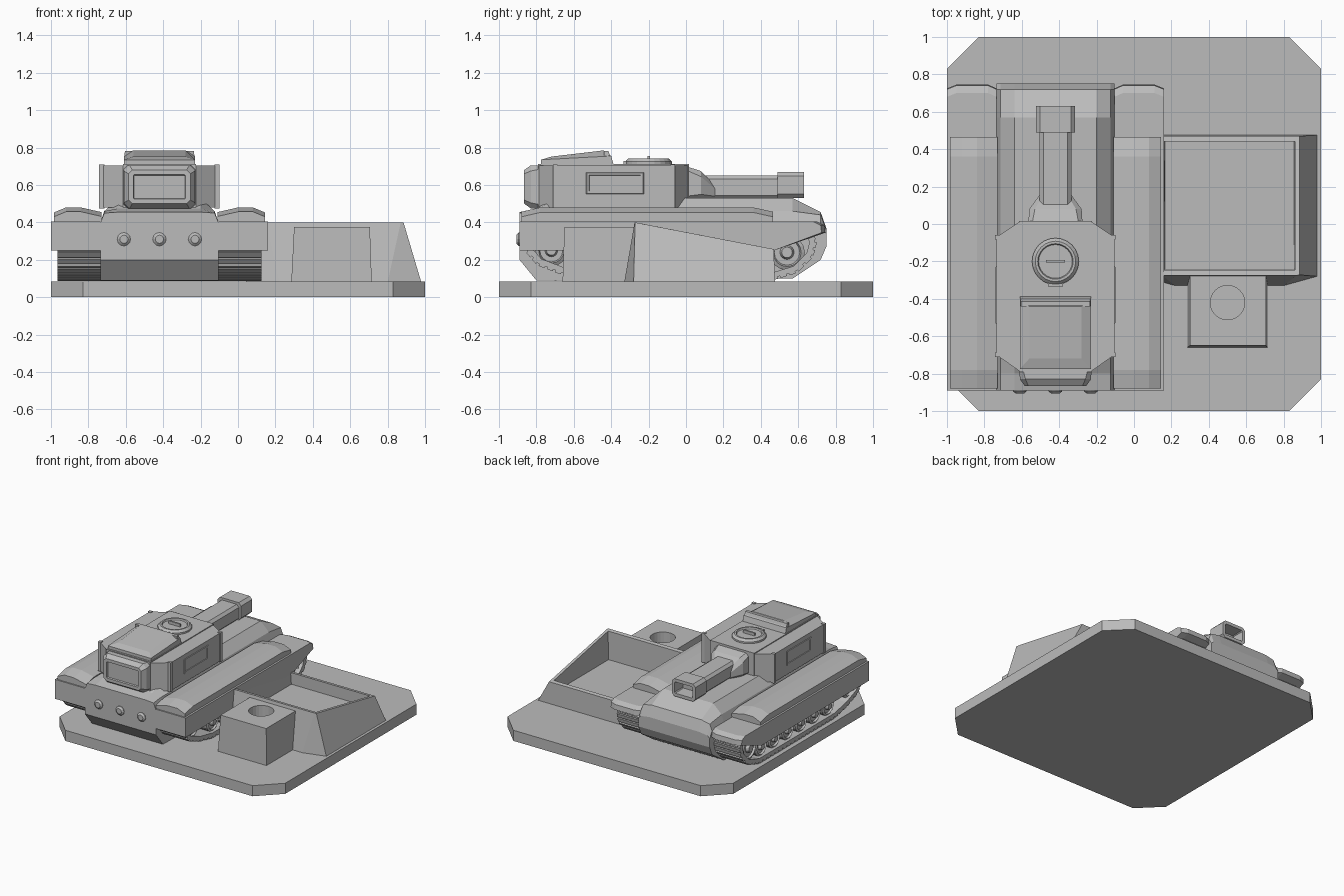
import bpy, bmesh, math
from mathutils import Vector, Matrix

if "Cube" in bpy.data.objects:
    bpy.data.objects.remove(bpy.data.objects["Cube"])

CX = -0.42  # centre line of the tank
grey = bpy.data.materials.new("plain grey")
grey.diffuse_color = (0.5, 0.5, 0.5, 1)
grey.use_nodes = True
grey.node_tree.nodes["Principled BSDF"].inputs["Base Color"].default_value = grey.diffuse_color


def finish(name, bm):
    bmesh.ops.recalc_face_normals(bm, faces=bm.faces)
    me = bpy.data.meshes.new(name)
    bm.to_mesh(me)
    bm.free()
    me.materials.append(grey)
    ob = bpy.data.objects.new(name, me)
    bpy.context.collection.objects.link(ob)
    return ob


def loft(name, rings, closed=False, panels=()):
    """Bridge rings of points; panels = (direction, border, depth) sunk into the face on that side."""
    bm = bmesh.new()
    vs = [[bm.verts.new(p) for p in r] for r in rings]
    n = len(rings[0])
    pairs = list(zip(vs, vs[1:])) + ([(vs[-1], vs[0])] if closed else [])
    for a, b in pairs:
        for i in range(n):
            j = (i + 1) % n
            bm.faces.new((a[i], a[j], b[j], b[i]))
    if not closed:
        bm.faces.new(vs[0])
        bm.faces.new(vs[-1])
    bmesh.ops.recalc_face_normals(bm, faces=bm.faces)
    for d, border, depth in panels:
        bm.normal_update()
        f = max(bm.faces, key=lambda f: f.normal.dot(Vector(d)) + 0.001 * f.calc_area())
        bmesh.ops.inset_region(bm, faces=[f], thickness=border, use_even_offset=True)
        bmesh.ops.inset_region(bm, faces=[f], thickness=0.004, depth=-depth)
    return finish(name, bm)


def rect(x0, x1, y0, y1, z):
    return [(x0, y0, z), (x1, y0, z), (x1, y1, z), (x0, y1, z)]


def section(y, z0, z1, hw, c):
    """Chamfered rectangle across the tank at y."""
    return [(CX + x, y, z) for x, z in ((-hw + c, z0), (hw - c, z0), (hw, z0 + c), (hw, z1 - c),
            (hw - c, z1), (-hw + c, z1), (-hw, z1 - c), (-hw, z0 + c))]


def disc(name, centre, axis, steps, n=16):
    """Turned part: steps are (radius, distance along axis)."""
    q = Vector(axis).to_track_quat('Z', 'Y')
    return loft(name, [[Vector(centre) + q @ Vector((r * math.cos(a), r * math.sin(a), h))
                for a in [2 * math.pi * i / n for i in range(n)]] for r, h in steps])


# Base plate with cut corners
octagon = [(-1, -.83), (-.83, -1), (.83, -1), (1, -.83), (1, .83), (.83, 1), (-.83, 1), (-1, .83)]
loft("base_plate", [[(x, y, z) for x, y in octagon] for z in (0, .085)])

# Open tray with splayed sides, lower at the back
def tray_ring(x, y0, y1, front_x, bulge, z0, z1):
    c = .51
    return [(c - x, y1, z1), (c + x, y1, z1), (c + x, y0, z0),
            (c + front_x, y0 - bulge, z0), (c - front_x, y0 - bulge, z0), (c - x, y0, z0)]

loft("tray", [tray_ring(.47, -.28, .475, .29, .05, .08, .08),
              tray_ring(.375, -.272, .47, .36, .003, .40, .257),
              tray_ring(.352, -.245, .44, .34, .001, .395, .262),
              tray_ring(.345, -.24, .44, .335, .001, .17, .17)])

# Block with a round socket
block = loft("socket_block", [rect(.285, .715, -.66, -.26, .08), rect(.30, .705, -.65, -.26, .375)])
cutter = disc("socket_cutter", (.50, -.42, .2), (0, 0, 1), [(.092, 0), (.092, .3)], 24)
cutter.hide_render = True
cutter.hide_viewport = True
cut = block.modifiers.new("socket", 'BOOLEAN')
cut.object, cut.operation, cut.solver = cutter, 'DIFFERENCE', 'EXACT'

# Hull: sections along y (y, bottom, edge, shoulder, deck)
hull = [(-.89, .20, .40, .45, .455), (-.80, .09, .40, .46, .475), (-.70, .088, .40, .46, .53),
        (.57, .10, .40, .46, .53), (.72, .20, .39, .44, .455), (.75, .27, .34, .36, .37)]
loft("hull", [[(CX + x, y, z) for x, z in ((-.315, b), (.315, b), (.315, e), (.295, s), (.22, d),
              (-.22, d), (-.295, s), (-.315, e))] for y, b, e, s, d in hull])

# Exhausts on the rear plate
for i, dx in enumerate((-.19, 0, .19)):
    disc(f"exhaust_{i}", (CX + dx, -.885, .31), (0, -1, 0), [(.036, 0), (.036, .01), (.022, .022)], 12)

track = [(-.78, .37), (-.84, .31), (-.85, .25), (-.79, .18), (-.66, .13), (-.50, .098), (.45, .098),
         (.59, .14), (.67, .22), (.69, .30), (.64, .37)]
n = len(track)
inner = []
for i, p in enumerate(track):
    t = Vector(track[(i + 1) % n]) - Vector(track[i - 1])
    inner.append(tuple(Vector(p) + Vector((-t.y, t.x)).normalized() * .03))

for s, side in ((-1, "left"), (1, "right")):
    X = lambda r: CX + s * r
    # Fender box with skirt, and its raised top
    skirt = [(-.89, .25), (-.89, .405), (.68, .405), (.72, .385), (.725, .345), (.47, .25)]
    loft(side + "_skirt", [[(X(r), y + dy * (y > .6), z) for y, z in skirt]
                           for r, dy in ((.315, 0), (.36, .02), (.53, .02), (.58, 0))])
    loft(side + "_fender_top", [[(X(r), y, z) for r, z in ((.31, .40), (.565, .40), (.565, t - .027),
         (.50, t), (.42, t), (.31, t - .025))] for y, t in ((-.88, .457), (-.78, .48), (.36, .48), (.465, .457))])

    # Track belt and its links
    loft(side + "_track", [[(X(r), y, z) for y, z in pts] for r, pts in
                           ((.31, track), (.545, track), (.545, inner), (.31, inner))], closed=True)
    bm = bmesh.new()
    for a, b in zip(track, track[1:]):
        a, b = Vector(a), Vector(b)
        d = b - a
        k = max(1, round(d.length / .05))
        for j in range(k):
            c = a + d * ((j + .5) / k)
            bmesh.ops.create_cube(bm, size=1, matrix=Matrix.Translation((X(.4275), c.x, c.y))
                                  @ Matrix.Rotation(math.atan2(d.y, d.x), 4, 'X')
                                  @ Matrix.Diagonal((.235, d.length / k * .72, .022, 1)))
    finish(side + "_track_links", bm)

    # Road wheels, end wheels and hubs
    wheels = [(-.46 + i * .17, .195, .075) for i in range(6)] + [(-.72, .25, .085), (.54, .24, .095)]
    for i, (y, z, r) in enumerate(wheels):
        disc(f"{side}_wheel_{i}", (X(.32), y, z), (s, 0, 0),
             [(r, 0), (r, .195), (r * .8, .205), (r * .72, .19), (r * .4, .19), (r * .3, .215)])
    loft(side + "_wheel_backing", [[(X(r), y, z) for y, z in inner] for r in (.31, .40)])

    # Side armour of the turret with a sunk panel
    plan = [(.17, .01), (.195, .01), (.315, -.07), (.315, -.70), (.195, -.785), (.17, -.785)]
    loft(side + "_turret_armour", [[(X(r), y, z) for r, y in plan] for z in (.48, .705)])
    loft(side + "_armour_panel", [[(X(.31), y, z) for y, z in ((-.54, .55), (-.22, .55), (-.22, .67), (-.54, .67))],
                                  [(X(.32), y, z) for y, z in ((-.53, .555), (-.23, .555), (-.23, .665), (-.53, .665))]],
         panels=[((s, 0, 0), .012, .01)])
    # Raised edge strips at the armour corners
    for y in (-.70, -.07):
        loft(f"{side}_armour_strip_{'rear' if y < -.5 else 'front'}",
             [rect(X(.295), X(.322), y - .012, y + .012, z) for z in (.475, .71)])

# Turret body and rear bustle
loft("turret_body", [rect(CX - .195, CX + .195, -.79, .015, z) for z in (.46, .712)])
loft("turret_bustle", [section(-.78, .475, .705, .193, .02), section(-.83, .475, .705, .19, .03),
                       section(-.865, .50, .68, .165, .02)], panels=[((0, -1, 0), .025, .012)])

# Roof housing sloping up to the front
loft("roof_housing", [rect(CX - .19, CX + .19, -.775, -.385, .70),
                      [(CX - .19, -.775, .735), (CX + .19, -.775, .735), (CX + .19, -.40, .755), (CX - .19, -.40, .755)],
                      [(CX - .14, -.72, .752), (CX + .14, -.72, .752), (CX + .14, -.44, .785), (CX - .14, -.44, .785)]])
loft("roof_housing_bar", [rect(CX - .19, CX + .19, -.43, -.385, .70), rect(CX - .185, CX + .185, -.44, -.415, .782)])

# Hatch with handle and hinge
disc("hatch", (CX, -.20, .70), (0, 0, 1), [(.125, 0), (.125, .025), (.108, .042), (.095, .042), (.09, .032)], 24)
loft("hatch_handle", [rect(CX - .05, CX + .05, -.207, -.193, z) for z in (.72, .755)])
loft("hatch_hinge", [rect(CX - .04, CX + .04, -.335, -.29, z) for z in (.70, .728)])

# Gun: mantlet, barrel and hollow muzzle
loft("gun_mantlet", [section(.0, .52, .70, .145, .02), section(.08, .52, .675, .14, .03),
                     section(.155, .52, .60, .085, .02)])
loft("gun_barrel", [section(y, .525, .652, .085, .02) for y in (.05, .52)])
loft("gun_muzzle", [section(y, .53, .67, .105, .022) for y in (.49, .63)], panels=[((0, 1, 0), .025, .10)])
